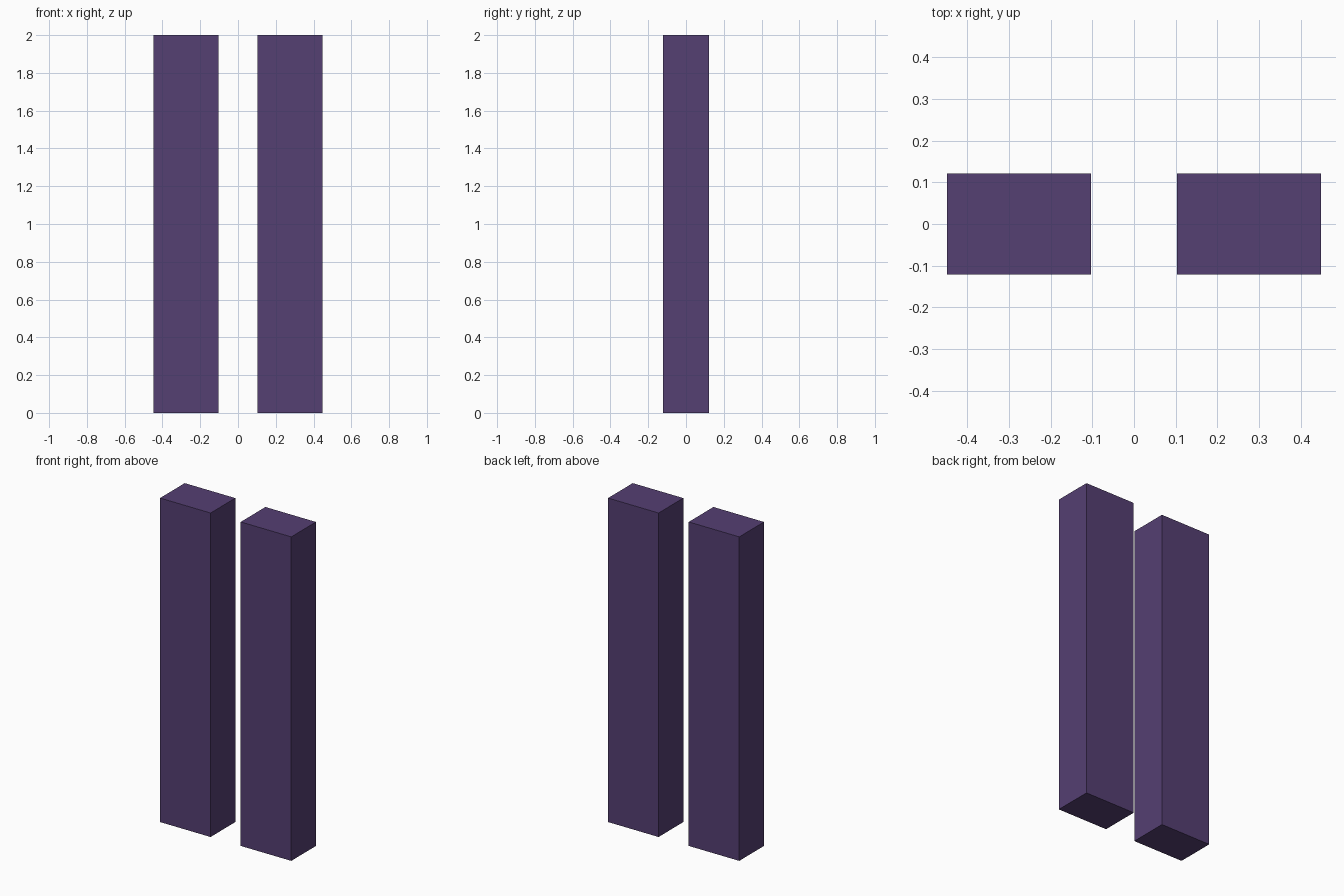
import bpy

if "Cube" in bpy.data.objects:
    bpy.data.objects.remove(bpy.data.objects["Cube"])

# Shared purple material
purple = bpy.data.materials.new("purple")
purple.diffuse_color = (0.09, 0.05, 0.17, 1.0)
purple.use_nodes = True
purple.node_tree.nodes["Principled BSDF"].inputs["Base Color"].default_value = purple.diffuse_color

WIDTH, DEPTH, HEIGHT = 0.345, 0.241, 2.0
OFFSET = 0.2755


def pillar(name, x):
    """Upright rectangular block standing on the ground."""
    bpy.ops.mesh.primitive_cube_add(size=1, location=(x, 0, HEIGHT / 2))
    obj = bpy.context.object
    obj.name = name
    obj.scale = (WIDTH, DEPTH, HEIGHT)
    bpy.ops.object.transform_apply(location=False, rotation=False, scale=True)
    obj.data.materials.append(purple)
    return obj


# Matching pair of pillars
for side, sign in (("left", -1), ("right", 1)):
    pillar(f"{side}_pillar", sign * OFFSET)
